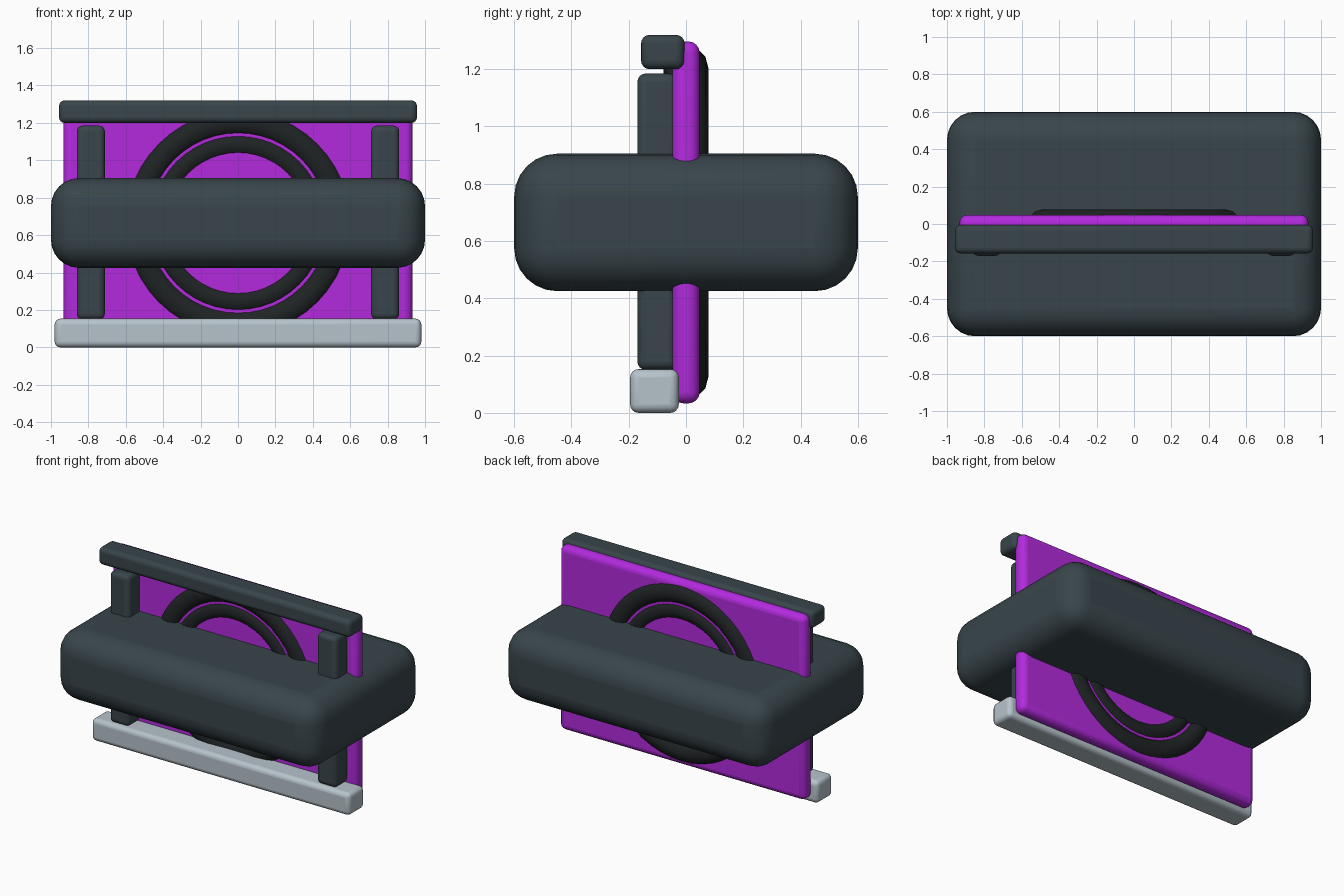
import bpy
import math

if "Cube" in bpy.data.objects:
    bpy.data.objects.remove(bpy.data.objects["Cube"])


def material(name, rgb):
    m = bpy.data.materials.new(name)
    m.diffuse_color = (*rgb, 1.0)
    m.use_nodes = True
    m.node_tree.nodes["Principled BSDF"].inputs["Base Color"].default_value = m.diffuse_color
    return m


slate = material("slate", (0.04, 0.06, 0.07))
purple = material("purple", (0.45, 0.023, 0.73))
black = material("black", (0.014, 0.017, 0.018))
silver = material("silver", (0.47, 0.55, 0.60))


def rounded_box(name, lo, hi, bevel, mat, segments=4):
    """Box between two corners with rounded edges."""
    centre = [(a + b) / 2 for a, b in zip(lo, hi)]
    bpy.ops.mesh.primitive_cube_add(size=1, location=centre)
    ob = bpy.context.object
    ob.name = name
    ob.scale = [b - a for a, b in zip(lo, hi)]
    bpy.ops.object.transform_apply(location=False, rotation=False, scale=True)
    ob.data.materials.append(mat)
    bpy.ops.object.shade_smooth_by_angle(angle=math.radians(35))
    mod = ob.modifiers.new("round", 'BEVEL')
    mod.width = bevel
    mod.segments = segments
    bpy.ops.object.modifier_move_to_index(modifier="round", index=0)
    return ob


def ring(name, major, minor):
    """Upright ring facing the front."""
    bpy.ops.mesh.primitive_torus_add(
        major_radius=major, minor_radius=minor, major_segments=48,
        minor_segments=12, location=(0, 0, 0.665),
        rotation=(math.pi / 2, 0, 0))
    ob = bpy.context.object
    ob.name = name
    ob.data.materials.append(black)
    bpy.ops.object.shade_smooth_by_angle(angle=math.radians(35))


# Main block and the upright panel through it
rounded_box("body", (-1, -0.6, 0.425), (1, 0.6, 0.905), 0.15, slate, 6)
rounded_box("panel", (-0.933, -0.048, 0.033), (0.933, 0.048, 1.297), 0.04, purple)

# Tyre and inner rim set in the panel
ring("tyre", 0.54, 0.078)
ring("rim", 0.42, 0.067)

# Front posts, mirrored left and right
for side, x in (("left", -0.787), ("right", 0.787)):
    rounded_box(side + "_post", (x - 0.075, -0.17, 0.15),
                (x + 0.075, -0.03, 1.185), 0.03, slate)

# Top and bottom rails
rounded_box("top_rail", (-0.957, -0.157, 1.2), (0.957, -0.005, 1.32), 0.03, slate)
rounded_box("bottom_rail", (-0.98, -0.195, 0.0), (0.98, -0.025, 0.153), 0.03, silver)
